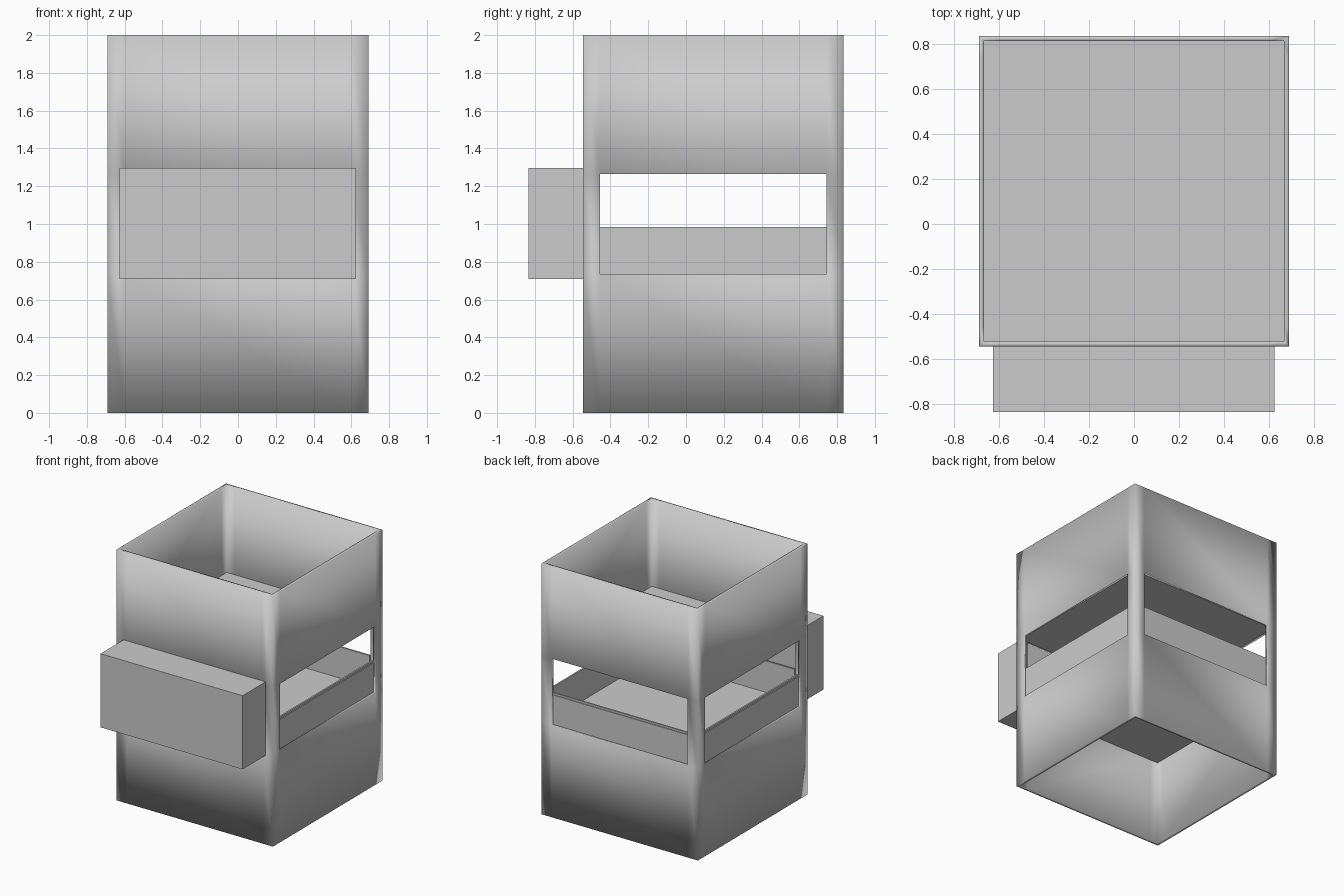
import bpy, bmesh, math
from mathutils import Vector, Matrix

if "Cube" in bpy.data.objects:
    bpy.data.objects.remove(bpy.data.objects["Cube"])

CY = 0.145            # centre of the square housing in y
HALF = 0.69           # half width of the housing
WALL = 0.022          # wall thickness
WIN = 0.60            # half width of each window
Z0, Z1 = 0.735, 1.265  # window bottom and top


def box_mesh(x0, x1, y0, y1, z0, z1):
    bm = bmesh.new()
    bmesh.ops.create_cube(bm, size=1)
    for v in bm.verts:
        v.co = Vector((x1 if v.co.x > 0 else x0,
                       y1 if v.co.y > 0 else y0,
                       z1 if v.co.z > 0 else z0))
    return bm


def finish(bm, name):
    me = bpy.data.meshes.new(name)
    bm.to_mesh(me)
    bm.free()
    ob = bpy.data.objects.new(name, me)
    bpy.context.collection.objects.link(ob)
    return ob


def box(name, *dims):
    return finish(box_mesh(*dims), name)


# Housing: open square tube with a window cut in every side
bm = box_mesh(-HALF, HALF, CY - HALF, CY + HALF, 0, 2)
bmesh.ops.delete(bm, geom=[f for f in bm.faces if abs(f.normal.z) > 0.5],
                 context='FACES_ONLY')
cuts = [((s * WIN, 0, 0), (1, 0, 0)) for s in (-1, 1)]
cuts += [((0, CY + s * WIN, 0), (0, 1, 0)) for s in (-1, 1)]
cuts += [((0, 0, z), (0, 0, 1)) for z in (Z0, Z1)]
for co, no in cuts:
    bmesh.ops.bisect_plane(bm, geom=bm.verts[:] + bm.edges[:] + bm.faces[:],
                           plane_co=co, plane_no=no)


def in_window(f):
    c = f.calc_center_median()
    side = min(abs(c.x), abs(c.y - CY))
    return Z0 < c.z < Z1 and side < WIN * 0.5


bmesh.ops.delete(bm, geom=[f for f in bm.faces if in_window(f)], context='FACES')
for f in bm.faces:
    f.smooth = True
housing = finish(bm, "housing")
mod = housing.modifiers.new("wall", 'SOLIDIFY')
mod.thickness = WALL
mod.offset = -1
mod.use_even_offset = True

# Chamber floor and ceiling plates
r = HALF - WALL
box("chamber_floor", -r, r, CY - r, CY + r, Z0 - 0.04, Z0)
box("chamber_ceiling", -r, r, CY - r, CY + r, Z1, Z1 + 0.04)

# Low panel with a slim set-back lip in every window
for i, side in enumerate(("right", "back", "left", "front")):
    turn = Matrix.Translation((0, CY, 0)) @ Matrix.Rotation(i * math.pi / 2, 4, 'Z')
    panel = box(side + "_panel", 0.657, 0.676, -WIN, WIN, Z0, 0.97)
    lip = box(side + "_panel_lip", 0.657, 0.670, -WIN, WIN, 0.97, 0.985)
    for part in (panel, lip):
        part.data.transform(turn)

# Block closing the front window
box("front_block", -0.628, 0.625, -0.835, CY - HALF, 0.71, 1.297)
